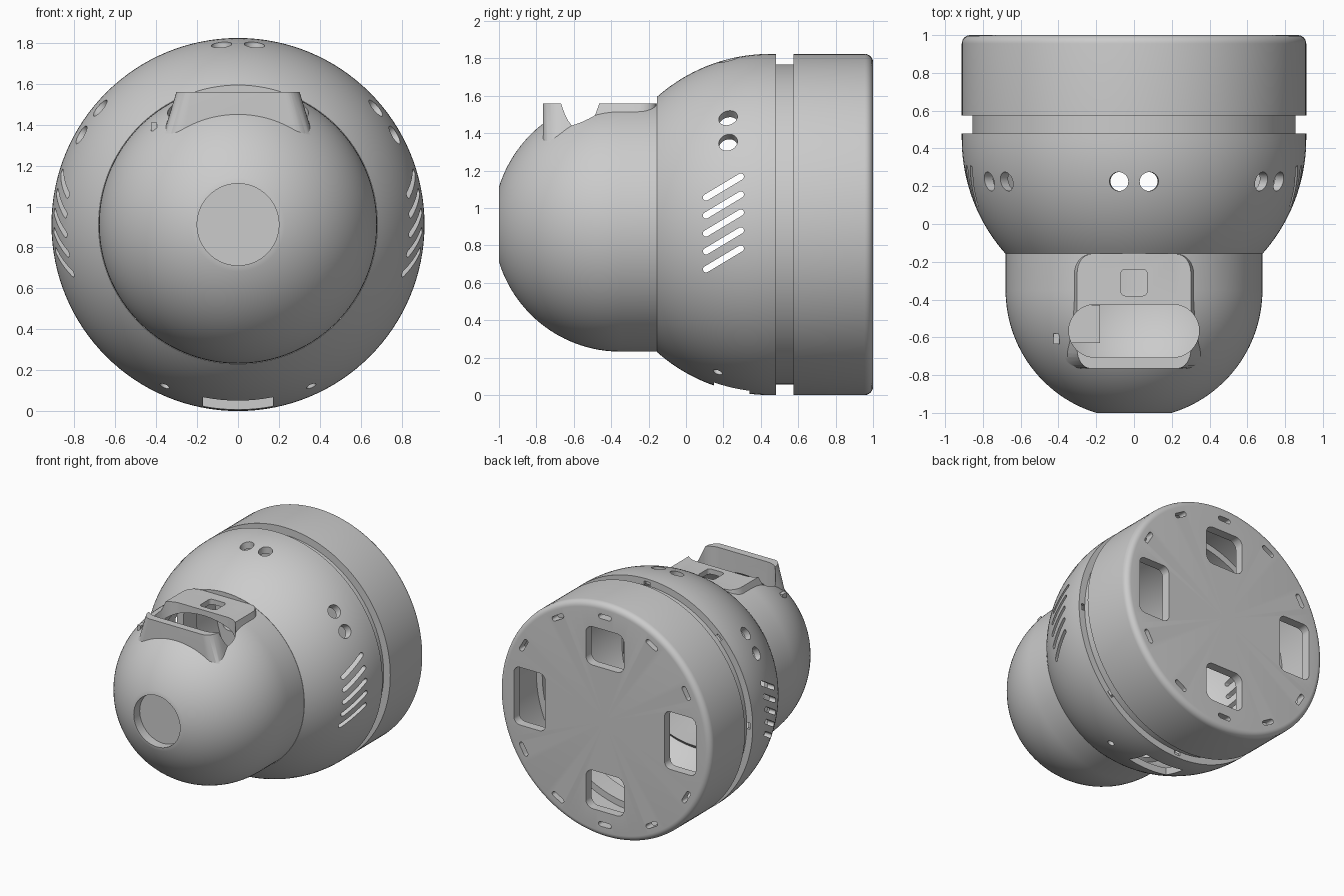
import bpy, bmesh
from math import sin, cos, pi, radians, atan2, acos
from mathutils import Matrix, Vector

if "Cube" in bpy.data.objects:
    bpy.data.objects.remove(bpy.data.objects["Cube"])

R = 0.912          # main radius, also the height of the axis
T = Matrix.Translation


def add_object(name, bm):
    bmesh.ops.recalc_face_normals(bm, faces=bm.faces)
    me = bpy.data.meshes.new(name)
    bm.to_mesh(me)
    bm.free()
    ob = bpy.data.objects.new(name, me)
    bpy.context.collection.objects.link(ob)
    return ob


def lathe(name, profile, steps=128):
    """Spin (y, r) points round the horizontal axis."""
    bm = bmesh.new()
    vs = [bm.verts.new((r, y, R)) for y, r in profile]
    es = [bm.edges.new(p) for p in zip(vs, vs[1:])]
    bmesh.ops.spin(bm, geom=vs + es, cent=(0, 0, R), axis=(0, 1, 0),
                   angle=2 * pi, steps=steps)
    bmesh.ops.remove_doubles(bm, verts=bm.verts, dist=1e-5)
    return add_object(name, bm)


def arc(cy, cr, rad, a0, a1, n):
    """Profile arc; angle 0 points along +r, positive towards -y."""
    return [(cy - rad * sin(a0 + (a1 - a0) * i / n),
             cr + rad * cos(a0 + (a1 - a0) * i / n)) for i in range(n + 1)]


def rounded(w, h, r, n=8):
    pts = []
    for k, (sx, sy) in enumerate([(1, 1), (-1, 1), (-1, -1), (1, -1)]):
        for i in range(n + 1):
            a = (k + i / n) * pi / 2
            pts.append((sx * (w / 2 - r) + r * cos(a), sy * (h / 2 - r) + r * sin(a)))
    return pts


def prism(bm, pts, depth, mat, top_x=1.0):
    """Extrude an outline along local z, centred, optionally tapered in x."""
    lo = [bm.verts.new(mat @ Vector((x, y, -depth / 2))) for x, y in pts]
    hi = [bm.verts.new(mat @ Vector((x * top_x, y, depth / 2))) for x, y in pts]
    bm.faces.new(lo[::-1])
    bm.faces.new(hi)
    for i in range(len(pts)):
        j = (i + 1) % len(pts)
        bm.faces.new((lo[i], lo[j], hi[j], hi[i]))
    bmesh.ops.remove_doubles(bm, verts=lo + hi, dist=1e-5)


def box(bm, x0, x1, y0, y1, z0, z1):
    w, h = (x1 - x0) / 2, (y1 - y0) / 2
    prism(bm, [(-w, -h), (w, -h), (w, h), (-w, h)], z1 - z0,
          T(((x0 + x1) / 2, (y0 + y1) / 2, (z0 + z1) / 2)))


def radial(a, r, y):
    """Local z points outward at angle a round the axis, local y stays +y."""
    c, s = cos(a), sin(a)
    return Matrix(((s, 0, c, r * c), (0, 1, 0, y), (-c, 0, s, R + r * s), (0, 0, 0, 1)))


def combine(ob, tool, op):
    tool.hide_render = True
    m = ob.modifiers.new(op.lower(), 'BOOLEAN')
    m.object, m.operation, m.solver = tool, op, 'EXACT'
    bpy.context.view_layer.objects.active = ob
    bpy.ops.object.modifier_apply(modifier=m.name)
    bpy.data.objects.remove(tool)


def smooth(ob):
    bpy.ops.object.select_all(action='DESELECT')
    ob.select_set(True)
    bpy.context.view_layer.objects.active = ob
    bpy.ops.object.shade_smooth_by_angle(angle=radians(30))


# housing: ball-ended head and domed body
head_end = pi / 2 - 0.299
dome = acos(0.682 / R)
housing = lathe("housing", [(-1, 0)] + arc(-0.35, 0, 0.68, head_end, 0, 28)
                + [(-0.155, 0.68)] + arc(0.45, 0, R, dome, 0, 20) + [(0.48, R), (0.48, 0)])

# hooded lip on top of the head, then trimmed flat
bm = bmesh.new()
prism(bm, rounded(0.825, 0.605, 0.10), 0.40, T((0, -0.4625, 1.40)), 0.70)
combine(housing, add_object("hood", bm), 'UNION')
bm = bmesh.new()
box(bm, -0.5, 0.5, -0.95, -0.156, 1.56, 1.8)
combine(housing, add_object("flat_cutter", bm), 'DIFFERENCE')

# hollow inside
combine(housing, lathe("cavity", arc(-0.35, 0, 0.61, pi / 2, 0, 28)
        + [(-0.10, 0.61)] + arc(0.45, 0, 0.86, acos(0.64 / 0.86), 0, 20)
        + [(0.55, 0.86), (0.55, 0)]), 'DIFFERENCE')

# openings in the housing
bm = bmesh.new()
prism(bm, rounded(0.4, 0.4, 0.2, 16), 0.3, T((0, -1, R)) @ Matrix.Rotation(pi / 2, 4, 'X'))
prism(bm, rounded(0.69, 0.28, 0.139, 10), 0.6, T((0, -0.566, 1.50)))
prism(bm, rounded(0.14, 0.14, 0.025), 0.4, T((0, -0.31, 1.55)))
box(bm, -0.17, 0.17, 0.15, 0.34, -0.1, 0.2)
for mid in (35, 90, 145):                                  # paired round holes
    for d in (-5.2, 5.2):
        prism(bm, rounded(0.1, 0.1, 0.05), 0.3, radial(radians(mid + d), 0.88, 0.225))
for a in (-65.6, -114.4):                                  # small lower holes
    prism(bm, rounded(0.05, 0.05, 0.025, 5), 0.3, radial(radians(a), 0.87, 0.17))
for a, tilt in ((0, 1), (pi, -1)):                         # slanted vents
    for k in range(-2, 3):
        prism(bm, rounded(0.034, 0.25, 0.0165, 5), 0.4,
              T((0, 0.2, 0.096 * k + 0.008)) @ radial(a, 0.87, 0)
              @ Matrix.Rotation(tilt * atan2(0.12, 0.2), 4, 'Z'))
for k in range(8):                                         # rim notches
    prism(bm, [(-0.025, -0.02), (0.025, -0.02), (0.025, 0.02), (-0.025, 0.02)],
          0.06, radial(k * pi / 4, 0.86, 0.48))
combine(housing, add_object("openings", bm), 'DIFFERENCE')
smooth(housing)

# base: recessed collar, drum and back plate
base = lathe("base", [(0.47, 0.80), (0.47, 0.855), (0.575, 0.855), (0.575, R)]
             + arc(0.955, R - 0.045, 0.045, 0, -pi / 2, 6)
             + [(1, 0), (0.93, 0), (0.93, 0.85), (0.63, 0.85), (0.63, 0.80), (0.47, 0.80)])
BACK = Matrix(((-1, 0, 0, 0), (0, 0, 1, 0.96), (0, 1, 0, R), (0, 0, 0, 1)))
bm = bmesh.new()
for s in (-1, 1):
    prism(bm, rounded(0.27, 0.45, 0.05), 0.2, BACK @ T((0.65 * s, 0, 0)))
    prism(bm, rounded(0.33, 0.30, 0.06), 0.2, BACK @ T((0, 0.56 * s, 0)))
for k in range(12):                                        # ring of short slots
    if k % 6:
        prism(bm, rounded(0.036, 0.11, 0.0175, 5), 0.2,
              BACK @ Matrix.Rotation(k * pi / 6, 4, 'Z') @ T((0.81, 0, 0)))
combine(base, add_object("back_openings", bm), 'DIFFERENCE')
smooth(base)

# disc closing the front aperture
bm = bmesh.new()
prism(bm, rounded(0.42, 0.42, 0.21, 16), 0.03,
      T((0, -0.905, R)) @ Matrix.Rotation(pi / 2, 4, 'X'))
smooth(add_object("front_disc", bm))

# switch block inside the head with its small outer tab
bm = bmesh.new()
box(bm, -0.42, -0.18, -0.63, -0.43, 1.0, 1.30)
add_object("switch_block", bm)
bm = bmesh.new()
box(bm, -0.425, -0.395, -0.635, -0.58, 1.37, 1.41)
add_object("switch_tab", bm)
